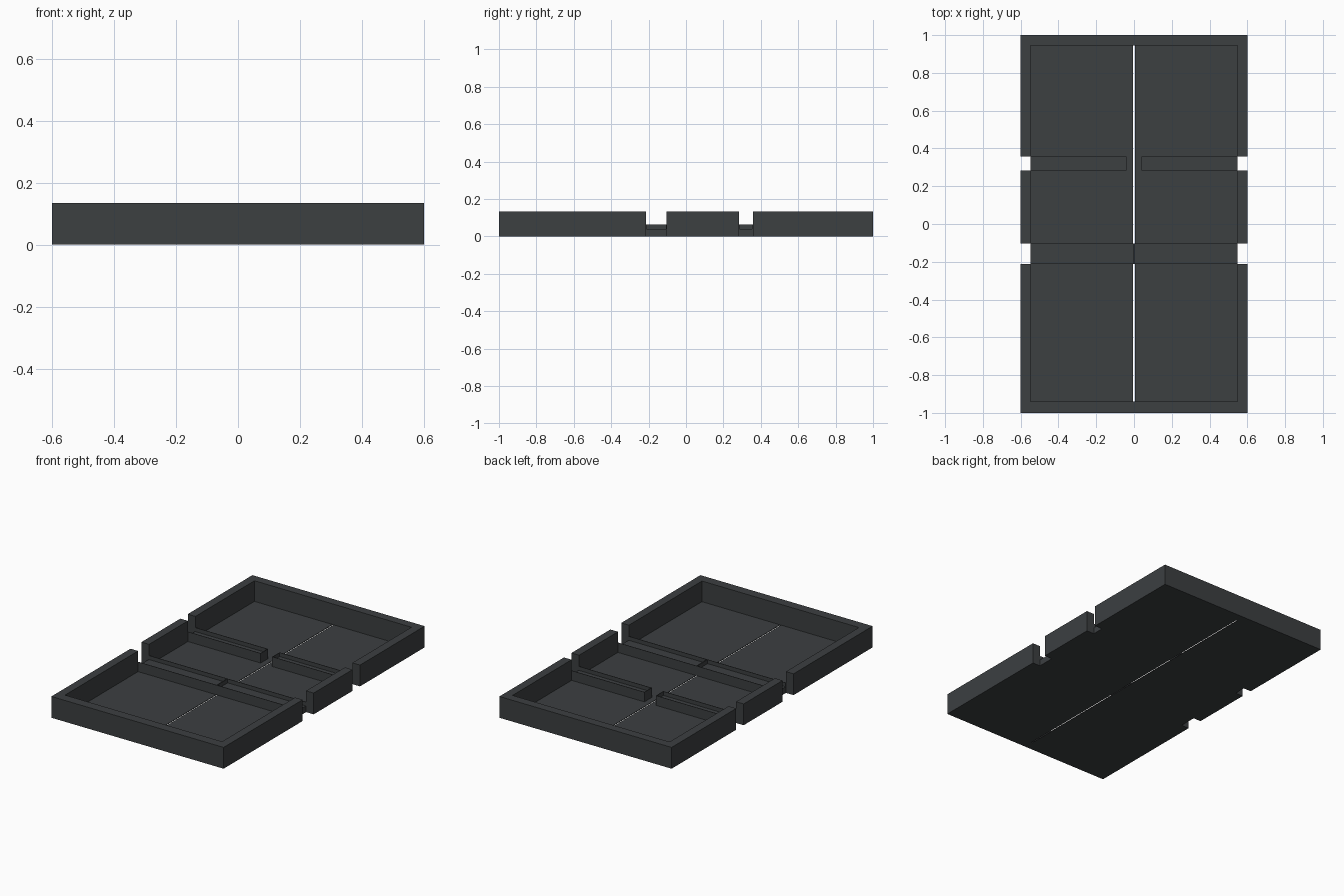
import bpy, bmesh

if "Cube" in bpy.data.objects:
    bpy.data.objects.remove(bpy.data.objects["Cube"])

W, L, H = 0.60, 1.0, 0.134      # half width, half length, wall height
IN = 0.547                      # inner half width
FLOOR = 0.004                   # floor sheet thickness
SLIT = 0.004                    # half width of the centre slit
RIM = 0.003                     # thin rim of the divider channels

mat = bpy.data.materials.new("dark_grey")
mat.diffuse_color = (0.045, 0.050, 0.053, 1)
mat.use_nodes = True
mat.node_tree.nodes["Principled BSDF"].inputs["Base Color"].default_value = mat.diffuse_color


def prism(name, pts, direction):
    """Extrude a closed outline along a vector."""
    bm = bmesh.new()
    face = bm.faces.new([bm.verts.new(p) for p in pts])
    new = bmesh.ops.extrude_face_region(bm, geom=[face])["geom"]
    bmesh.ops.translate(bm, vec=direction,
                        verts=[v for v in new if isinstance(v, bmesh.types.BMVert)])
    bmesh.ops.recalc_face_normals(bm, faces=bm.faces)
    me = bpy.data.meshes.new(name)
    bm.to_mesh(me)
    bm.free()
    me.materials.append(mat)
    ob = bpy.data.objects.new(name, me)
    bpy.context.collection.objects.link(ob)
    return ob


def box(name, x0, x1, y0, y1, z0, z1):
    return prism(name, [(x0, y0, z0), (x1, y0, z0), (x1, y1, z0), (x0, y1, z0)],
                 (0, 0, z1 - z0))


def mirror(ob):
    m = ob.modifiers.new("mirror", "MIRROR")
    m.use_mirror_merge = False
    return ob


def end_wall(name, outer, inner, stop):
    """U-shaped wall around one end of the tray."""
    pts = [(-W, outer), (W, outer), (W, stop), (IN, stop),
           (IN, inner), (-IN, inner), (-IN, stop), (-W, stop)]
    prism(name, [(x, y, 0) for x, y in pts], (0, 0, H))


def channel(name, y0, y1, x_in):
    """Raised divider channel: open at the outer end, capped at the inner end."""
    top, shelf = 0.065, 0.040
    pts = [(y0, FLOOR), (y1, FLOOR), (y1, top), (y1 - RIM, top),
           (y1 - RIM, shelf), (y0 + RIM, shelf), (y0 + RIM, top), (y0, top)]
    mirror(prism(name, [(x_in, y, z) for y, z in pts], (IN - x_in, 0, 0)))
    mirror(box(name + "_cap", x_in, x_in + RIM, y0 + RIM, y1 - RIM, shelf, top))


# perimeter walls, broken at the two divider positions
end_wall("front_wall", -L, -0.94, -0.213)
end_wall("back_wall", L, 0.945, 0.357)
mirror(box("middle_side_wall", IN, W, -0.104, 0.283, 0, H))

# two floor sheets with a narrow slit between them
mirror(box("floor_panel", SLIT, IN, -0.94, 0.945, 0, FLOOR))

# divider channels
channel("front_divider_channel", -0.213, -0.104, 0.0)
channel("rear_divider_channel", 0.283, 0.357, 0.04)
